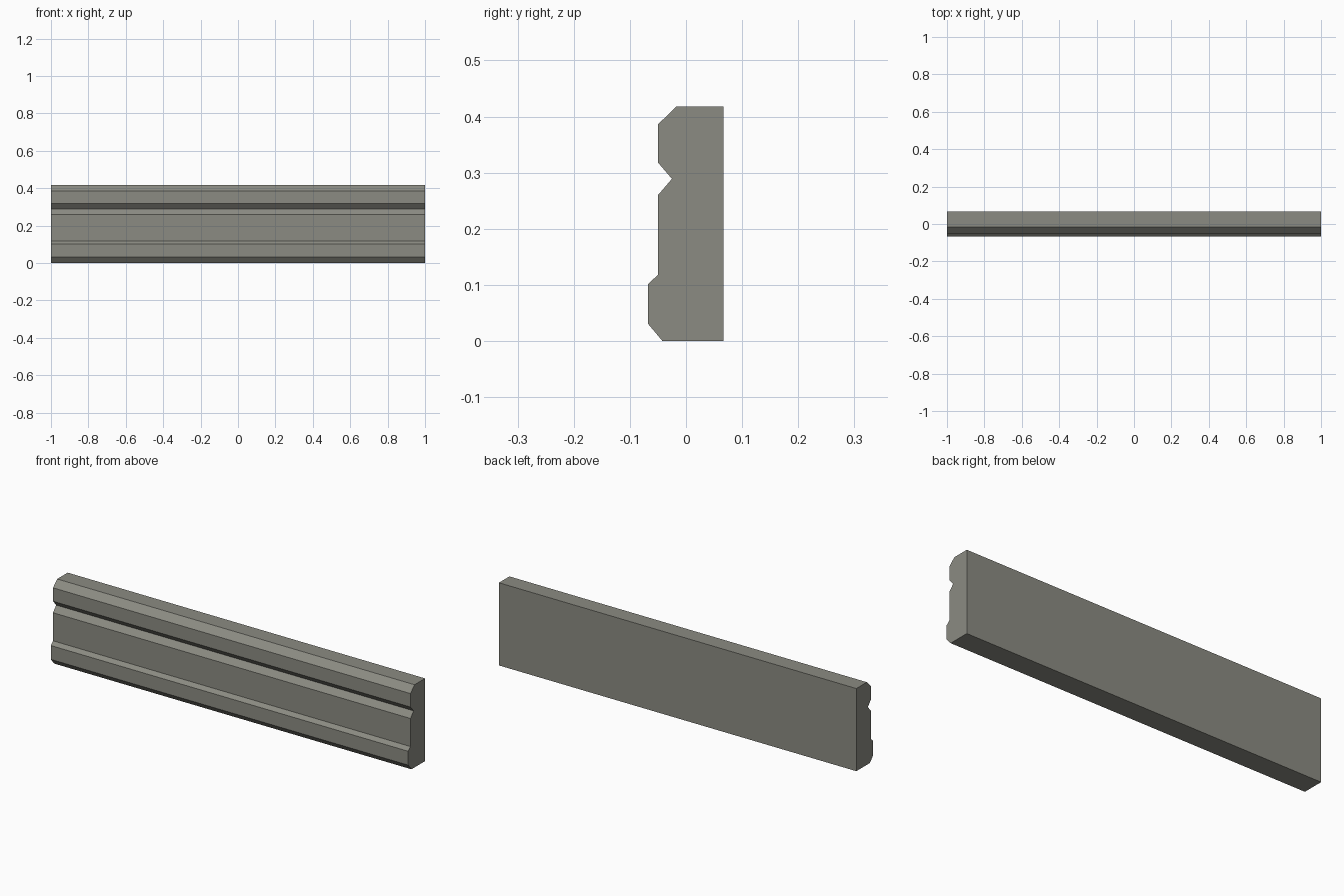
import bpy
import bmesh

if "Cube" in bpy.data.objects:
    bpy.data.objects.remove(bpy.data.objects["Cube"])

# Single flat stone colour
stone = bpy.data.materials.new("warm grey stone")
stone.diffuse_color = (0.26, 0.26, 0.225, 1.0)
stone.use_nodes = True
stone.node_tree.nodes["Principled BSDF"].inputs["Base Color"].default_value = stone.diffuse_color

# Moulding cross-section (y, z): back, top chamfer, V groove, stepped foot
PROFILE = [
    (0.067, 0.0), (0.067, 0.418), (-0.017, 0.418), (-0.05, 0.386),
    (-0.05, 0.318), (-0.025, 0.289), (-0.05, 0.26), (-0.05, 0.118),
    (-0.068, 0.101), (-0.068, 0.031), (-0.042, 0.0),
]
HALF_LENGTH = 1.0

# Extrude the cross-section along x
bm = bmesh.new()
end = bm.faces.new([bm.verts.new((-HALF_LENGTH, y, z)) for y, z in PROFILE])
result = bmesh.ops.extrude_face_region(bm, geom=[end], use_keep_orig=True)
moved = [g for g in result["geom"] if isinstance(g, bmesh.types.BMVert)]
bmesh.ops.translate(bm, verts=moved, vec=(2 * HALF_LENGTH, 0, 0))
bmesh.ops.recalc_face_normals(bm, faces=bm.faces)

mesh = bpy.data.meshes.new("baseboard_moulding")
bm.to_mesh(mesh)
bm.free()
mesh.materials.append(stone)
bpy.context.collection.objects.link(bpy.data.objects.new("baseboard_moulding", mesh))
